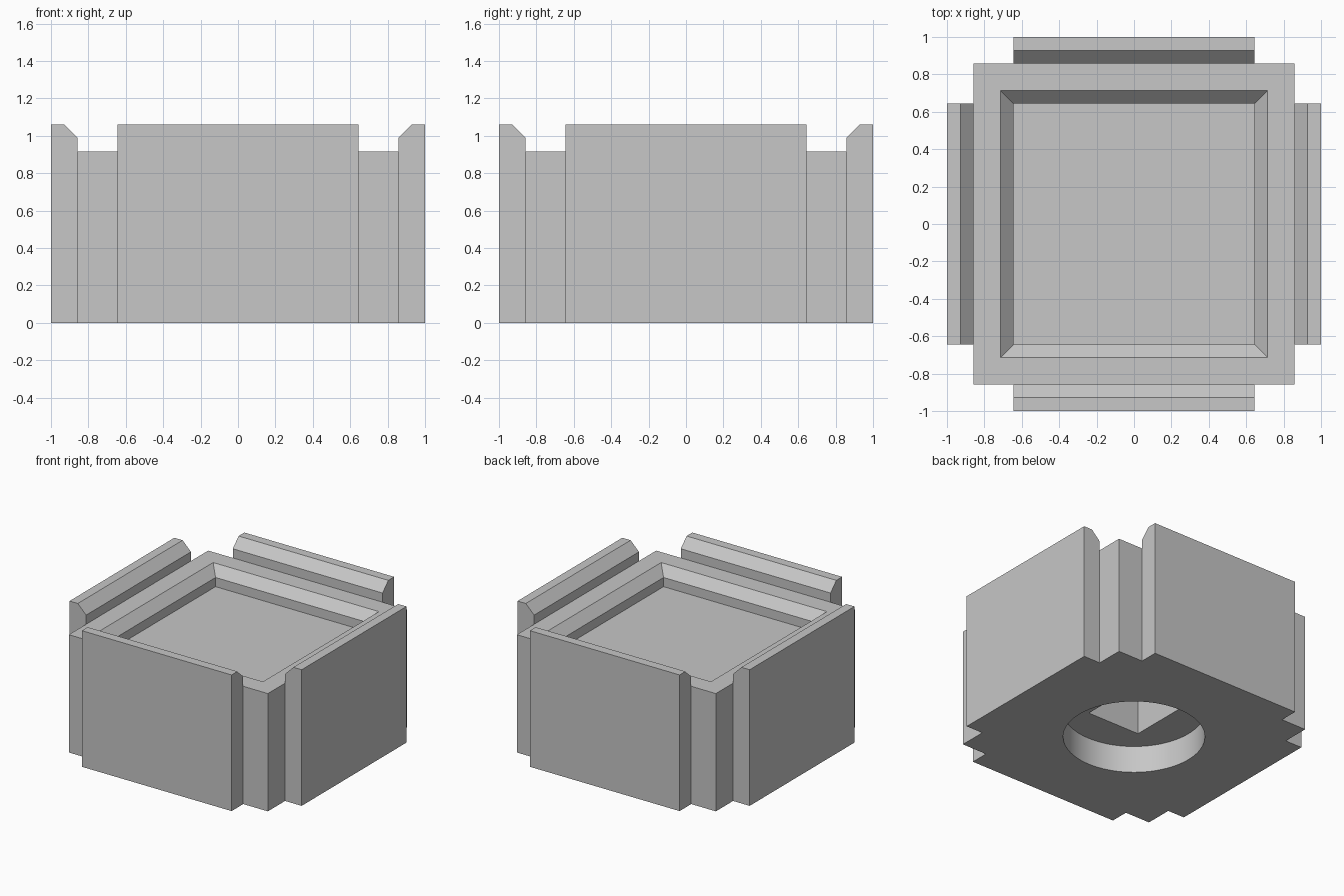
import bpy, bmesh, math
from mathutils import Matrix

if "Cube" in bpy.data.objects:
    bpy.data.objects.remove(bpy.data.objects["Cube"], do_unlink=True)

U = 1 / 14            # one design unit: chamfer width
HEIGHT = 1.06         # top of the side plates
RIM = HEIGHT - 2 * U  # top of the core block
CORE = 12 * U         # half width of the core
PLATE = 0.645         # half length of a plate and half width of the tray floor

grey = bpy.data.materials.new("plain grey")
grey.use_nodes = True
colour = (0.57, 0.57, 0.57, 1)
grey.diffuse_color = colour
grey.node_tree.nodes["Principled BSDF"].inputs["Base Color"].default_value = colour


def to_object(name, bm):
    bmesh.ops.recalc_face_normals(bm, faces=bm.faces)
    mesh = bpy.data.meshes.new(name)
    bm.to_mesh(mesh)
    bm.free()
    mesh.materials.append(grey)
    obj = bpy.data.objects.new(name, mesh)
    bpy.context.collection.objects.link(obj)
    return obj


def square_stack(name, rings):
    """Closed solid made of stacked square rings given as (half width, z)."""
    bm = bmesh.new()
    loops = [[bm.verts.new((sx * r, sy * r, z))
              for sx, sy in ((-1, -1), (1, -1), (1, 1), (-1, 1))] for r, z in rings]
    for a, b in zip(loops, loops[1:]):
        for i in range(4):
            j = (i + 1) % 4
            bm.faces.new((a[i], a[j], b[j], b[i]))
    bm.faces.new(loops[0])
    bm.faces.new(loops[-1])
    return to_object(name, bm)


def cut(target, cutter):
    cutter.hide_render = True
    mod = target.modifiers.new("cut", 'BOOLEAN')
    mod.operation = 'DIFFERENCE'
    mod.solver = 'EXACT'
    mod.object = cutter
    bpy.context.view_layer.objects.active = target
    bpy.ops.object.modifier_apply(modifier=mod.name)
    bpy.data.objects.remove(cutter, do_unlink=True)


# Core block with a chamfered tray in its top
core = square_stack("core_block", [
    (CORE, 0), (CORE, RIM), (10 * U, RIM), (PLATE, RIM - U), (PLATE, RIM - 2 * U)])

# Square socket and round recess in the underside
cut(core, square_stack("socket_cutter", [(0.226, -0.1), (0.226, 0.57)]))
bm = bmesh.new()
bmesh.ops.create_cone(bm, cap_ends=True, segments=96, radius1=0.5, radius2=0.5, depth=0.42,
                      matrix=Matrix.Translation((0, 0, 0)))
cut(core, to_object("recess_cutter", bm))
core.select_set(True)
bpy.ops.object.shade_smooth_by_angle(angle=math.radians(30))
core.select_set(False)

# Four side plates, chamfered along the inner top edge
profile = [(CORE, 0), (1, 0), (1, HEIGHT), (13 * U, HEIGHT), (CORE, HEIGHT - U)]
for i, side in enumerate(("left", "back", "right", "front")):
    bm = bmesh.new()
    face = bm.faces.new([bm.verts.new((x, -PLATE, z)) for x, z in profile])
    moved = bmesh.ops.extrude_face_region(bm, geom=[face])["geom"]
    bmesh.ops.translate(bm, vec=(0, 2 * PLATE, 0),
                        verts=[v for v in moved if isinstance(v, bmesh.types.BMVert)])
    bmesh.ops.rotate(bm, verts=bm.verts, matrix=Matrix.Rotation(i * math.pi / 2, 3, 'Z'))
    to_object(side + "_plate", bm)
